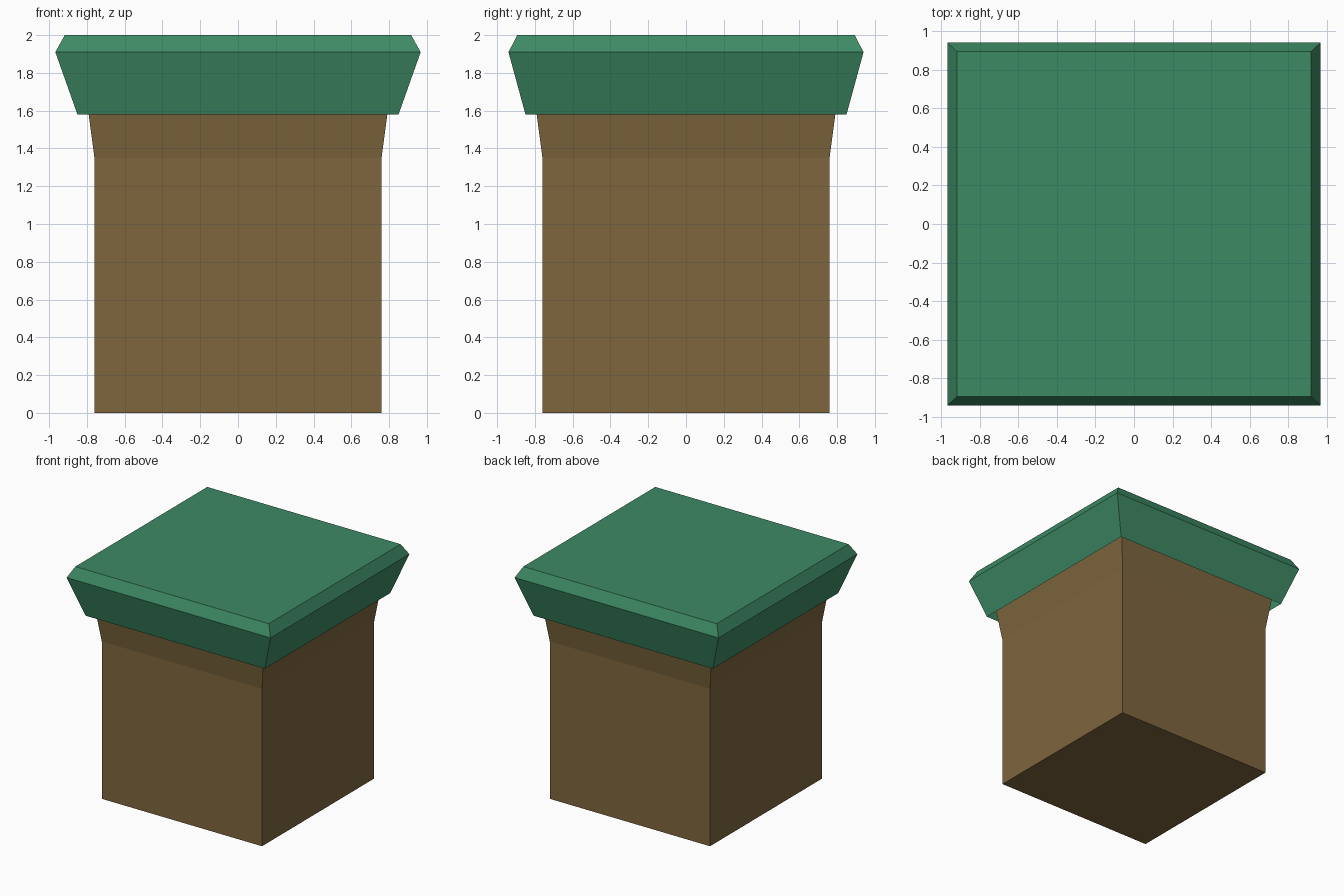
import bpy
import bmesh

cube = bpy.data.objects.get("Cube")
if cube:
    bpy.data.objects.remove(cube, do_unlink=True)


def make_material(name, rgb):
    mat = bpy.data.materials.new(name)
    mat.use_nodes = True
    color = (*rgb, 1.0)
    mat.diffuse_color = color
    mat.node_tree.nodes["Principled BSDF"].inputs["Base Color"].default_value = color
    return mat


def rectangular_loft(name, rings, mat, close_bottom):
    """Stack rectangles given as (half width, half depth, height) and skin them."""
    bm = bmesh.new()
    loops = []
    for hx, hy, z in rings:
        corners = ((-hx, -hy), (hx, -hy), (hx, hy), (-hx, hy))
        loops.append([bm.verts.new((x, y, z)) for x, y in corners])
    for low, high in zip(loops, loops[1:]):
        for i in range(4):
            j = (i + 1) % 4
            bm.faces.new((low[i], low[j], high[j], high[i]))
    bm.faces.new(loops[-1])
    if close_bottom:
        bm.faces.new(reversed(loops[0]))
    mesh = bpy.data.meshes.new(name)
    bm.to_mesh(mesh)
    bm.free()
    mesh.materials.append(mat)
    obj = bpy.data.objects.new(name, mesh)
    bpy.context.collection.objects.link(obj)
    return obj


brown = make_material("earth_brown", (0.209, 0.133, 0.048))
green = make_material("leaf_green", (0.047, 0.254, 0.130))

# Square column, flaring slightly up into the cap
rectangular_loft("column", [(0.76, 0.76, 0), (0.76, 0.76, 1.35), (0.82, 0.82, 1.8)],
                 brown, close_bottom=True)

# Overhanging cap: hollow skirt leaning outwards, bevelled rim, flat top
rectangular_loft("cap", [(0.85, 0.85, 1.58), (0.967, 0.94, 1.91), (0.917, 0.893, 2.0)],
                 green, close_bottom=False)
